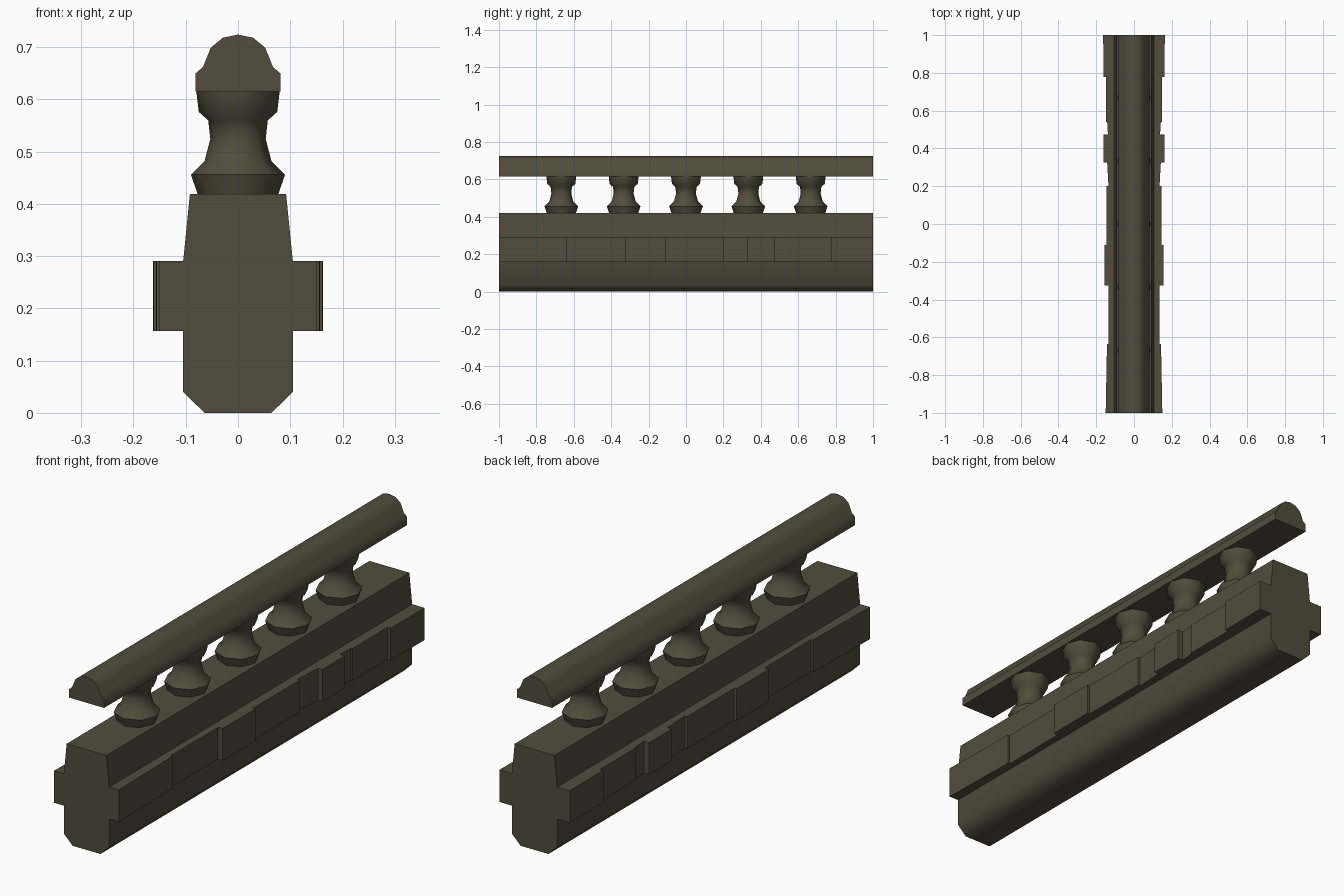
import bpy, bmesh, math

if "Cube" in bpy.data.objects:
    bpy.data.objects.remove(bpy.data.objects["Cube"])

stone = bpy.data.materials.new("dark_olive_stone")
stone.diffuse_color = (0.082, 0.075, 0.047, 1)
stone.use_nodes = True
stone.node_tree.nodes["Principled BSDF"].inputs["Base Color"].default_value = stone.diffuse_color


def finish(name, bm, angle=50):
    """Turn a bmesh into a smooth-by-angle stone object."""
    bmesh.ops.recalc_face_normals(bm, faces=bm.faces)
    me = bpy.data.meshes.new(name)
    bm.to_mesh(me)
    bm.free()
    me.materials.append(stone)
    ob = bpy.data.objects.new(name, me)
    bpy.context.collection.objects.link(ob)
    bpy.ops.object.select_all(action='DESELECT')
    ob.select_set(True)
    bpy.context.view_layer.objects.active = ob
    bpy.ops.object.shade_smooth_by_angle(angle=math.radians(angle))
    return ob


def loft(bm, rings):
    """Skin a list of closed rings and cap both ends."""
    vs = [[bm.verts.new(p) for p in r] for r in rings]
    n = len(vs[0])
    for a, b in zip(vs, vs[1:]):
        for i in range(n):
            j = (i + 1) % n
            bm.faces.new((a[i], a[j], b[j], b[i]))
    bm.faces.new(vs[0])
    bm.faces.new(vs[-1])


def beam(name, half):
    """Mirror a half profile (x, z) and run it along y."""
    prof = half + [(-x, z) for x, z in reversed(half) if x > 0]
    bm = bmesh.new()
    loft(bm, [[(x, y, z) for x, z in prof] for y in (-1, 1)])
    return finish(name, bm)


# Base wall and top hand rail
beam("base_wall", [(0.064, 0), (0.105, 0.04), (0.105, 0.29), (0.092, 0.419)])
beam("hand_rail", [(0.081, 0.615), (0.081, 0.65), (0.067, 0.662),
                   (0.052, 0.699), (0.029, 0.718), (0, 0.724)])

# Uneven stone blocks along both sides: y start, y end, depth at each end
blocks = [(-1, -0.635, 0.15, 0.143), (-0.635, -0.325, 0.134, 0.136),
          (-0.325, -0.11, 0.156, 0.157), (-0.11, 0.2, 0.146, 0.146),
          (0.2, 0.325, 0.135, 0.142), (0.325, 0.475, 0.162, 0.162),
          (0.475, 0.54, 0.138, 0.142), (0.54, 0.777, 0.148, 0.147),
          (0.777, 1, 0.162, 0.163)]
for side, label in ((1, "right"), (-1, "left")):
    bm = bmesh.new()
    for y0, y1, d0, d1 in blocks:
        loft(bm, [[(side * 0.09, y, 0.157), (side * d, y, 0.157),
                   (side * d, y, 0.291), (side * 0.09, y, 0.291)]
                  for y, d in ((y0, d0), (y1, d1))])
    finish("stone_band_" + label, bm, 30)

# Five turned balusters: radius, height
turning = [(0.076, 0.415), (0.09, 0.456), (0.064, 0.482), (0.053, 0.524),
           (0.057, 0.56), (0.075, 0.576), (0.08, 0.617)]
SIDES = 8
for k in range(5):
    cy = (k - 2) / 3
    bm = bmesh.new()
    loft(bm, [[(r * math.cos(2 * math.pi * i / SIDES),
                cy + r * math.sin(2 * math.pi * i / SIDES), z)
               for i in range(SIDES)] for r, z in turning])
    finish("baluster_%d" % (k + 1), bm, 60)
